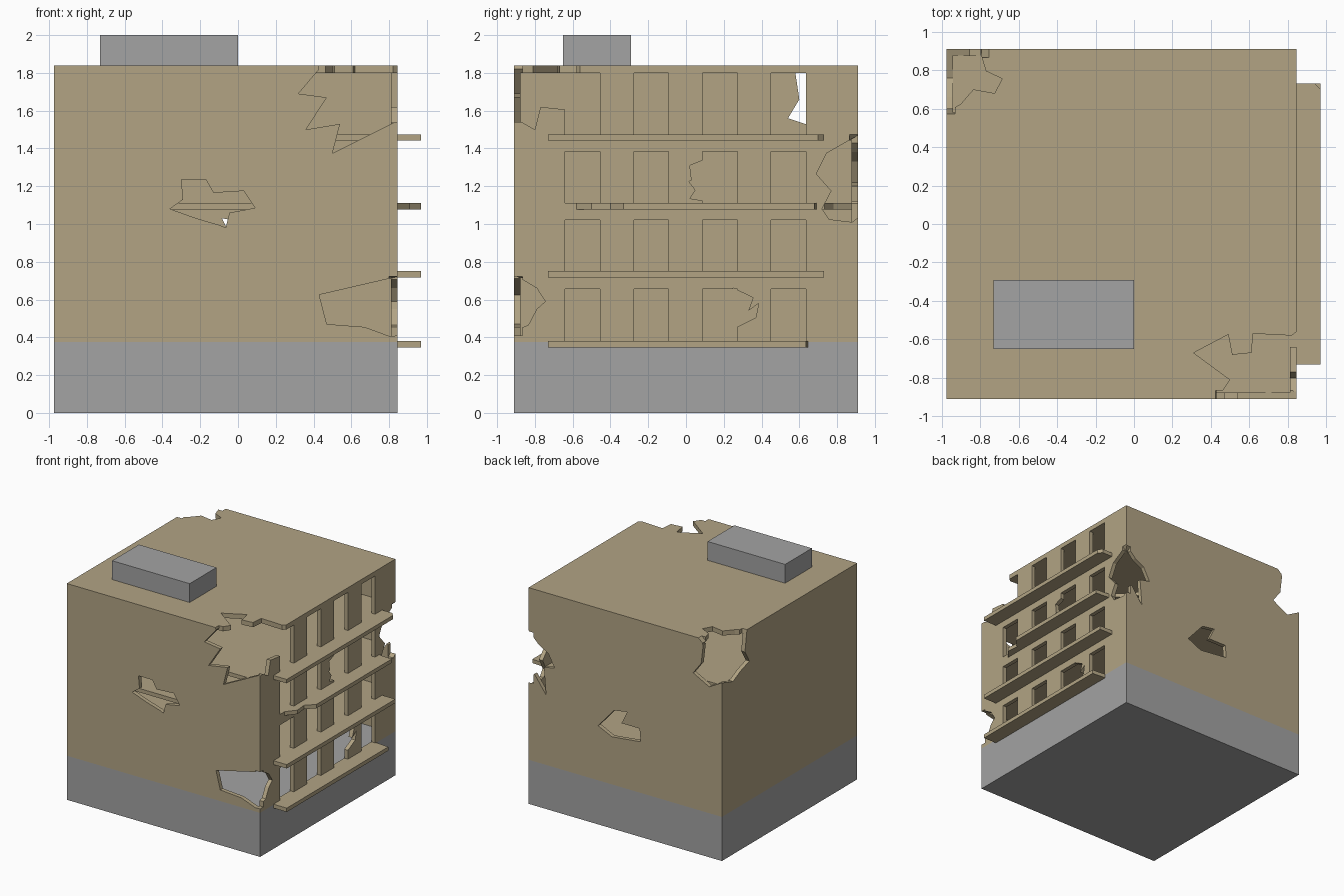
import bpy, bmesh
from mathutils import Vector

cube = bpy.data.objects.get("Cube")
if cube:
    bpy.data.objects.remove(cube, do_unlink=True)


def material(name, color):
    m = bpy.data.materials.new(name)
    m.use_nodes = True
    m.diffuse_color = (*color, 1)
    m.node_tree.nodes["Principled BSDF"].inputs["Base Color"].default_value = (*color, 1)
    return m


tan = material("tan_plaster", (0.445, 0.371, 0.231))
grey = material("grey_concrete", (0.366, 0.366, 0.366))


def prism(name, axis, poly, lo, hi, mat=None):
    """Extrude a flat outline along an axis from lo to hi."""
    place = {"x": lambda u, v, d: (d, u, v),
             "y": lambda u, v, d: (u, d, v),
             "z": lambda u, v, d: (u, v, d)}[axis]
    bm = bmesh.new()
    face = bm.faces.new([bm.verts.new(place(u, v, lo)) for u, v in poly])
    ext = bmesh.ops.extrude_face_region(bm, geom=[face])
    moved = [g for g in ext["geom"] if isinstance(g, bmesh.types.BMVert)]
    bmesh.ops.translate(bm, verts=moved, vec=Vector(place(0, 0, hi - lo)))
    bmesh.ops.recalc_face_normals(bm, faces=bm.faces)
    mesh = bpy.data.meshes.new(name)
    bm.to_mesh(mesh)
    bm.free()
    obj = bpy.data.objects.new(name, mesh)
    bpy.context.collection.objects.link(obj)
    if mat:
        mesh.materials.append(mat)
    return obj


def rect(a, b, c, d):
    return [(a, c), (b, c), (b, d), (a, d)]


def cut(obj, cutter):
    cutter.hide_render = True
    mod = obj.modifiers.new("cut", "BOOLEAN")
    mod.operation = "DIFFERENCE"
    mod.solver = "EXACT"
    mod.object = cutter
    bpy.context.view_layer.objects.active = obj
    bpy.ops.object.modifier_apply(modifier=mod.name)
    bpy.data.objects.remove(cutter, do_unlink=True)


# Main dimensions
LEFT, RIGHT, DEPTH, TOP, BASE, WALL = -0.975, 0.845, 0.91, 1.84, 0.375, 0.035
IN_L, IN_R, IN_D = LEFT + WALL, RIGHT - WALL, DEPTH - WALL
FLOORS = [0.38, 0.75, 1.11, 1.475]
HEADS = [0.655, 1.02, 1.385, 1.80]
SLAB = 0.033

# Concrete base and roof unit
prism("base", "z", rect(LEFT, RIGHT, -DEPTH, DEPTH), 0, BASE, grey)
prism("roof_unit", "z", rect(-0.73, 0, -0.65, -0.29), TOP, 2.0, grey)

# Hollow shell of walls and roof
shell = prism("walls_and_roof", "z", rect(LEFT, RIGHT, -DEPTH, DEPTH), BASE, TOP, tan)
cut(shell, prism("hollow", "z", rect(IN_L, IN_R, -IN_D, IN_D), 0.2, TOP - 0.04))

# Window openings
for sill, head in zip(FLOORS, HEADS):
    for col in range(4):
        y = -0.64 + col * 0.3635
        cut(shell, prism("window", "x", rect(y, y + 0.185, sill, head), 0.79, 0.9))

# Jagged holes in each side
front_holes = [
    [(-0.36, 1.08), (-0.29, 1.13), (-0.3, 1.235), (-0.17, 1.235), (-0.13, 1.165), (0.03, 1.175),
     (0.09, 1.085), (-0.045, 1.06), (-0.065, 0.98), (-0.1, 0.995), (-0.22, 1.03)],
    [(0.43, 0.625), (0.87, 0.727), (0.87, 0.41), (0.8, 0.407), (0.67, 0.455), (0.47, 0.47)],
    [(0.42, 1.86), (0.43, 1.82), (0.32, 1.69), (0.47, 1.67), (0.36, 1.5), (0.54, 1.53),
     (0.5, 1.375), (0.87, 1.56), (0.87, 1.86)],
]
back_holes = [
    [(0.19, 0.84), (0.04, 1.01), (-0.085, 1.03), (-0.03, 0.92), (-0.2, 0.92), (-0.21, 0.81),
     (0.06, 0.78)],
    [(0.87, 1.5), (0.75, 1.38), (0.66, 1.33), (0.6, 1.22), (0.7, 1.2), (0.68, 0.97),
     (0.79, 1.12), (0.87, 1.03)],
    [(-0.73, 1.86), (-0.8, 1.8), (-0.78, 1.63), (-0.705, 1.53), (-0.855, 1.45), (-1, 1.53),
     (-1, 1.86)],
]
right_holes = [
    [(-0.93, 1.54), (-0.87, 1.54), (-0.8, 1.5), (-0.77, 1.62), (-0.63, 1.605), (-0.63, 1.79),
     (-0.56, 1.86), (-0.93, 1.86)],
    [(-0.93, 0.725), (-0.89, 0.72), (-0.79, 0.66), (-0.745, 0.59), (-0.79, 0.55),
     (-0.835, 0.465), (-0.875, 0.45), (-0.93, 0.4)],
    [(0.93, 1.48), (0.745, 1.375), (0.69, 1.265), (0.77, 1.175), (0.72, 1.08), (0.757, 1.025),
     (0.88, 1.01), (0.93, 1.05)],
    [(0.11, 1.345), (0.02, 1.31), (0.03, 1.23), (0.015, 1.225), (0.05, 1.18), (0.02, 1.135),
     (0.11, 1.12)],
    [(0.25, 0.66), (0.355, 0.61), (0.33, 0.54), (0.385, 0.58), (0.37, 0.505), (0.25, 0.445)],
]
left_holes = [
    [(0.57, 1.86), (0.6, 1.66), (0.54, 1.56), (0.66, 1.52), (0.76, 1.47), (0.93, 1.52),
     (0.93, 1.86)],
]
roof_holes = [
    [(0.42, -0.93), (0.5, -0.81), (0.31, -0.67), (0.49, -0.575), (0.51, -0.68), (0.61, -0.67),
     (0.62, -0.57), (0.82, -0.58), (0.87, -0.54), (0.87, -0.93)],
    [(-1, 0.565), (-0.9, 0.625), (-0.835, 0.7), (-0.725, 0.68), (-0.685, 0.755), (-0.77, 0.795),
     (-0.795, 0.88), (-0.79, 0.93), (-1, 0.93)],
]
for holes, axis, lo, hi in [
        (front_holes, "y", -0.95, -0.865), (back_holes, "y", 0.865, 0.95),
        (right_holes, "x", 0.8, 0.9), (left_holes, "x", -1.05, -0.93),
        (roof_holes, "z", 1.793, 1.9)]:
    for outline in holes:
        cut(shell, prism("hole", axis, outline, lo, hi))

# Inner floors, the third one broken at its back corner
for n, z in enumerate(FLOORS[1:], 1):
    floor = prism(f"floor_{n}", "z", rect(IN_L, IN_R, -IN_D, IN_D), z - SLAB, z, tan)
    if n == 2:
        cut(floor, prism("hole", "z", [(0.83, 0.72), (0.74, 0.78), (0.66, 0.9), (0.83, 0.9)],
                         z - 0.1, z + 0.1))

# Balcony ledges, some with broken ends
B, E = RIGHT, 0.97
ledges = [
    [(B, -0.73), (E, -0.73), (E, 0.635), (B, 0.645)],
    rect(B, E, -0.73, 0.73),
    [(B, -0.58), (0.91, -0.5), (0.9, -0.4), (E, -0.33), (E, 0.68), (B, 0.69)],
    [(B, -0.73), (E, -0.73), (E, 0.7), (0.94, 0.73), (B, 0.73)],
]
for n, (z, outline) in enumerate(zip(FLOORS, ledges), 1):
    prism(f"balcony_ledge_{n}", "z", outline, z - SLAB, z, tan)
